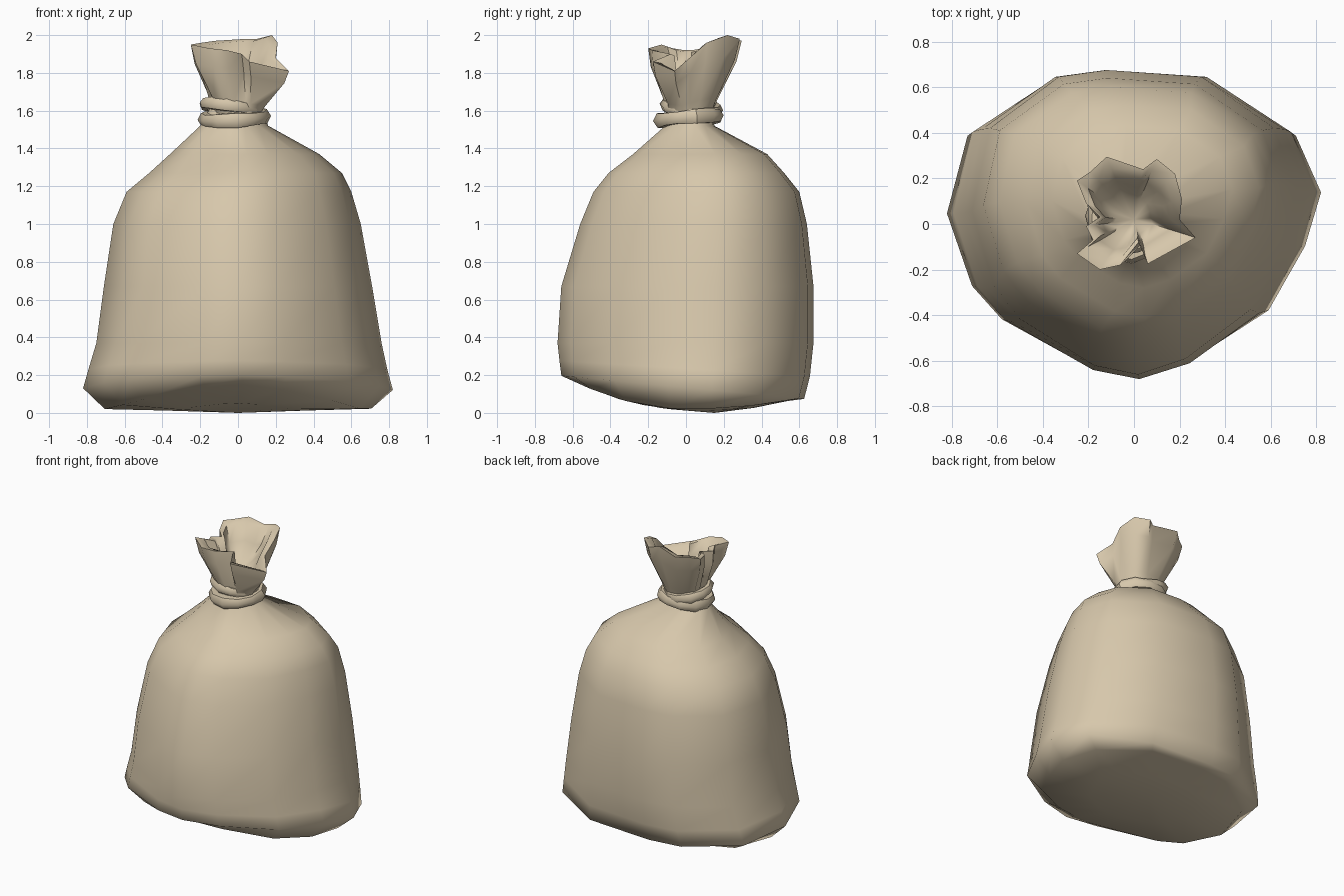
import bpy, math
from mathutils import Vector, Matrix

if "Cube" in bpy.data.objects:
    bpy.data.objects.remove(bpy.data.objects["Cube"])

cloth = bpy.data.materials.new("tan_cloth")
cloth.diffuse_color = (0.68, 0.575, 0.41, 1)
cloth.use_nodes = True
cloth.node_tree.nodes["Principled BSDF"].inputs["Base Color"].default_value = cloth.diffuse_color


def loft(name, rings, cap_first=None, cap_last=None, angle=180):
    """Skin a stack of equal-length vertex rings, with optional tip points."""
    n = len(rings[0])
    verts = [v for r in rings for v in r]
    faces = []
    for k in range(len(rings) - 1):
        for i in range(n):
            j = (i + 1) % n
            faces.append((k * n + i, k * n + j, (k + 1) * n + j, (k + 1) * n + i))
    if cap_first:
        c = len(verts)
        verts.append(cap_first)
        faces += [(c, (i + 1) % n, i) for i in range(n)]
    if cap_last:
        c, b = len(verts), (len(rings) - 1) * n
        verts.append(cap_last)
        faces += [(c, b + i, b + (i + 1) % n) for i in range(n)]
    me = bpy.data.meshes.new(name)
    me.from_pydata(verts, [], faces)
    me.materials.append(cloth)
    ob = bpy.data.objects.new(name, me)
    bpy.context.collection.objects.link(ob)
    bpy.ops.object.select_all(action='DESELECT')
    ob.select_set(True)
    bpy.context.view_layer.objects.active = ob
    if angle >= 180:
        bpy.ops.object.shade_smooth()
    else:
        bpy.ops.object.shade_smooth_by_angle(angle=math.radians(angle))
    return ob


# Sack body: lumpy plan outline scaled to the extents at each height
plan = [(.82, .15), (.71, .42), (.34, .65), (-.14, .68), (-.38, .65), (-.73, .42),
        (-.82, .05), (-.71, -.28), (-.58, -.43), (-.2, -.64), (.02, -.68),
        (.26, -.61), (.59, -.39), (.75, -.1)]
levels = [  # z, x min, x max, y min, y max
    (.37, -.75, .76, -.68, .675),
    (.67, -.71, .71, -.66, .675),
    (1.0, -.66, .65, -.56, .64),
    (1.17, -.59, .60, -.49, .60),
    (1.27, -.47, .55, -.41, .52),
    (1.37, -.36, .43, -.28, .43),
    (1.52, -.2, .16, -.11, .15),
    (1.61, -.15, .13, -.1, .14)]


def underside(y):
    return 0.02 + (0.42 if y < 0 else 0.15) * y * y


rings = [[(x * .45, y * .45 + .05, underside(y * .45) - .008) for x, y in plan],
         [(x * .86, y * .82, underside(y * .82)) for x, y in plan],
         [(x, y * (.97 if y < 0 else .92), .135 - .09 * y) for x, y in plan],
         [(x * .965, y * (.985 if y < 0 else .965), .235 - .06 * y) for x, y in plan]]
for z, x0, x1, y0, y1 in levels:
    rings.append([((x0 + x1) / 2 + x / .82 * (x1 - x0) / 2,
                   (y0 + y1) / 2 + y / .68 * (y1 - y0) / 2, z) for x, y in plan])
loft("sack_body", rings, cap_first=(0, .15, .0))

# Gathered mouth: crumpled lip flaring out of the neck, folded inside
lip = [(.27, -.06, 1.81), (.2, .02, 1.88), (.21, .11, 1.96), (.18, .22, 2.0),
       (.10, .285, 1.98), (.04, .24, 1.98), (-.12, .295, 1.97), (-.19, .23, 1.96),
       (-.25, .19, 1.95), (-.21, .09, 1.93), (-.15, .03, 1.92), (-.21, -.01, 1.92),
       (-.18, -.07, 1.93), (-.25, -.13, 1.95), (-.15, -.2, 1.93), (-.06, -.18, 1.92),
       (.02, -.08, 1.9), (.06, -.175, 1.86)]
n = len(lip)
lip = [Vector(p) for p in lip]
mid = Vector((-.01, .03, 0))
# Neck points follow the lip directions, so the folds run straight down
neck = []
for i, p in enumerate(lip):
    even = math.radians(-15 + 360 * i / n)
    d = Vector((p.x - mid.x, p.y - mid.y)).normalized()
    d = (d + Vector((math.cos(even), math.sin(even)))).normalized()
    neck.append(Vector((-.01 + .13 * d.x, .02 + .12 * d.y, 1.58)))


def blend(t, s=1.0, height=None):
    out = []
    h = t if height is None else height
    for a, b in zip(neck, lip):
        p = a.lerp(b, t)
        out.append((mid.x + (p.x - mid.x) * s, mid.y + (p.y - mid.y) * s,
                    a.z + (b.z - a.z) * h))
    return out


loft("gathered_mouth",
     [blend(0), blend(.2), blend(.72, 1.08), blend(1), blend(.95, .82, .97),
      blend(.7, .72, .7), blend(.4, .5, .48)],
     cap_last=(0, .02, 1.72), angle=60)


# Tie: two lumpy cloth coils around the neck
def coil(name, centre, rx, ry, thick, tilt_x, tilt_y, phase):
    m = Matrix.Translation(centre) @ Matrix.Rotation(tilt_y, 4, 'Y') @ Matrix.Rotation(tilt_x, 4, 'X')
    major, minor = 11, 6
    sections = []
    for i in range(major):
        a = 2 * math.pi * i / major + phase
        t = thick * (1 + .15 * math.sin(3 * a + phase))
        sections.append([tuple(m @ Vector((
            (rx + t * math.cos(b)) * math.cos(a),
            (ry + t * math.cos(b)) * math.sin(a),
            t * math.sin(b))))
            for b in (2 * math.pi * k / minor for k in range(minor))])
    sections.append(sections[0])
    loft(name, sections, angle=60)


coil("lower_tie", (-.02, .02, 1.56), .155, .15, .04, .08, -.05, .2)
coil("upper_tie", (-.04, .03, 1.615), .14, .135, .034, -.1, .16, 1.1)
